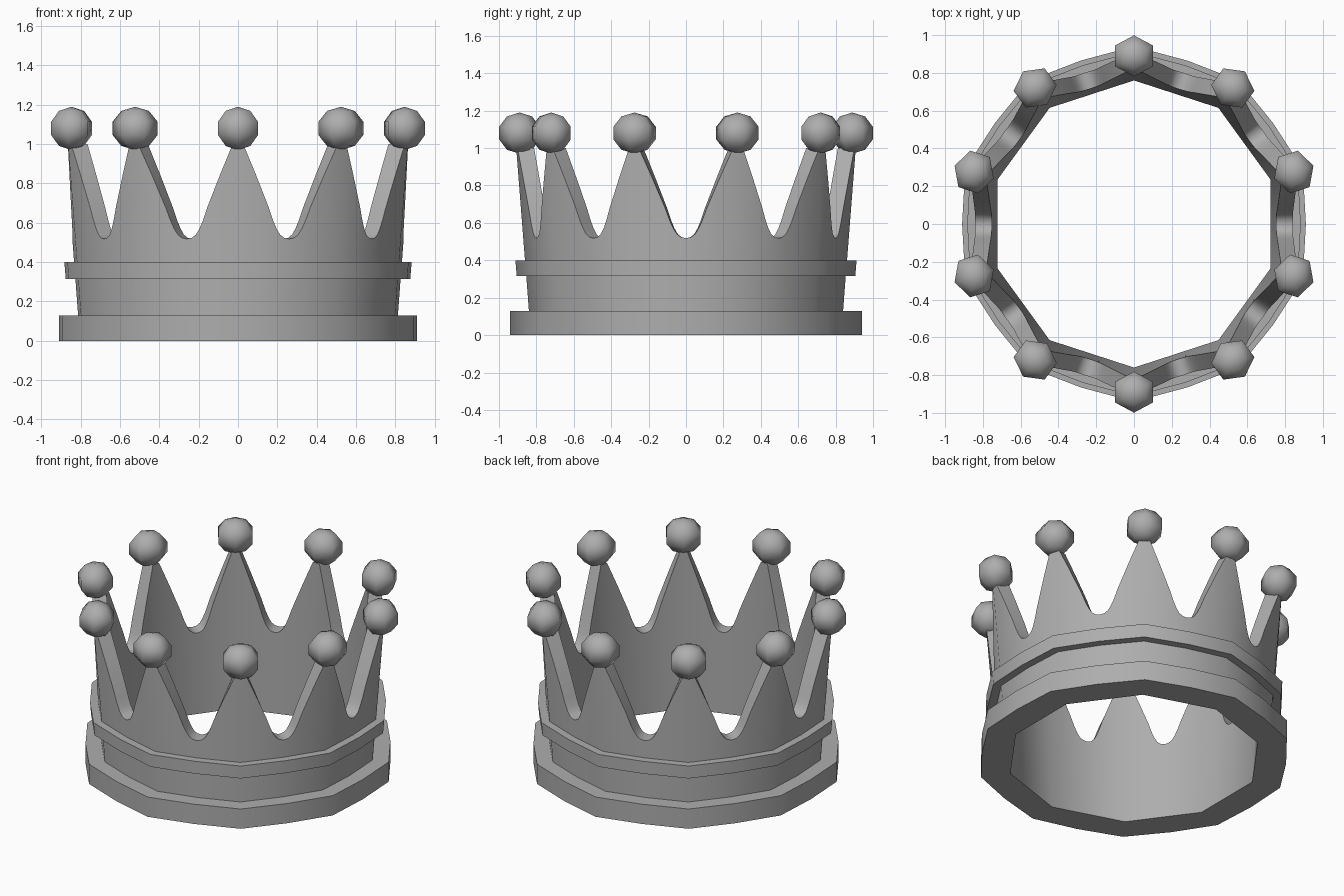
import bpy, bmesh, math
from mathutils import Vector

if "Cube" in bpy.data.objects:
    bpy.data.objects.remove(bpy.data.objects["Cube"])

N = 10                                   # number of spikes
STEP = 2 * math.pi / N
OUT_MID, IN_MID = 0.968, math.cos(STEP / 2)   # mid-side radius ratios

# outer profile (radius at spike, z) below the spikes: base ring, wall, raised band
PROFILE = [(0.94, 0), (0.94, 0.13), (0.84, 0.13), (0.854, 0.315),
           (0.905, 0.315), (0.912, 0.40), (0.861, 0.40)]
# spike edge: (fraction from spike centre to valley, z)
SPIKE = [(0, 1.0), (0.1, 1.0), (0.34, 0.845), (0.59, 0.68), (0.68, 0.612),
         (0.75, 0.57), (0.82, 0.54), (0.90, 0.524), (1, 0.518)]

grey = bpy.data.materials.new("dark_grey")
grey.diffuse_color = (0.42, 0.42, 0.42, 1)
grey.use_nodes = True
grey.node_tree.nodes["Principled BSDF"].inputs["Base Color"].default_value = grey.diffuse_color


def wall_point(r, z, t, ratio, k, side):
    """Point on the side of the crown, t of the way from spike k to the valley."""
    a0 = math.pi / 2 + k * STEP
    a1 = a0 + side * STEP / 2
    p0 = Vector((math.cos(a0), math.sin(a0), 0)) * r
    p1 = Vector((math.cos(a1), math.sin(a1), 0)) * r * ratio
    p = p0.lerp(p1, t)
    p.z = z
    return p


def finish(bm, name, angle):
    bmesh.ops.recalc_face_normals(bm, faces=bm.faces)
    me = bpy.data.meshes.new(name)
    bm.to_mesh(me)
    bm.free()
    me.materials.append(grey)
    ob = bpy.data.objects.new(name, me)
    bpy.context.collection.objects.link(ob)
    bpy.ops.object.select_all(action='DESELECT')
    ob.select_set(True)
    bpy.context.view_layer.objects.active = ob
    bpy.ops.object.shade_smooth_by_angle(angle=math.radians(angle))
    return ob


# crown body: closed cross-sections bridged around the circle
bm = bmesh.new()
half = [(t, z, 1) for t, z in SPIKE]
around = [(t, z, -1) for t, z in reversed(SPIKE[1:-1])] + half
loops = []
for k in range(N):
    for t, top, side in around:
        pts = [wall_point(r, z, t, OUT_MID, k, side) for r, z in PROFILE]
        pts.append(wall_point(0.84 + (top - 0.13) * 0.078, top, t, OUT_MID, k, side))
        pts.append(wall_point(0.76 + top * 0.06, top, t, IN_MID, k, side))
        pts.append(wall_point(0.76, 0, t, IN_MID, k, side))
        loops.append([bm.verts.new(p) for p in pts])
rows = len(loops[0])
for i, a in enumerate(loops):
    b = loops[(i + 1) % len(loops)]
    for j in range(rows):
        j2 = (j + 1) % rows
        bm.faces.new((a[j], b[j], b[j2], a[j2]))
body = finish(bm, "crown_body", 40)

# round shading on the upright walls: normals point straight out from (or to) the axis
me = body.data
normals = [Vector((0, 0, 0))] * len(me.loops)
for f in me.polygons:
    row = f.index % rows
    if row in (0, 2, 4, 6, 8):
        for li in f.loop_indices:
            co = me.vertices[me.loops[li].vertex_index].co
            out = Vector((co.x, co.y, 0)).normalized()
            normals[li] = -out if row == 8 else out
me.normals_split_custom_set(normals)

# balls on the spike tips: low six-sided spheres, one corner facing outward
for k in range(N):
    bm = bmesh.new()
    bmesh.ops.create_uvsphere(bm, u_segments=6, v_segments=5, radius=0.11)
    far = max(bm.verts, key=lambda v: math.hypot(v.co.x, v.co.y)).co
    turn = -math.atan2(far.y, far.x)
    for v in bm.verts:
        r, ang = math.hypot(v.co.x, v.co.y), math.atan2(v.co.y, v.co.x) + turn
        v.co.x, v.co.y = 1.04 * r * math.cos(ang), 1.12 * r * math.sin(ang)
    ob = finish(bm, f"tip_ball_{k + 1}", 80)
    a = math.pi / 2 + k * STEP
    ob.location = (0.89 * math.cos(a), 0.89 * math.sin(a), 1.08)
    ob.rotation_euler.z = a
